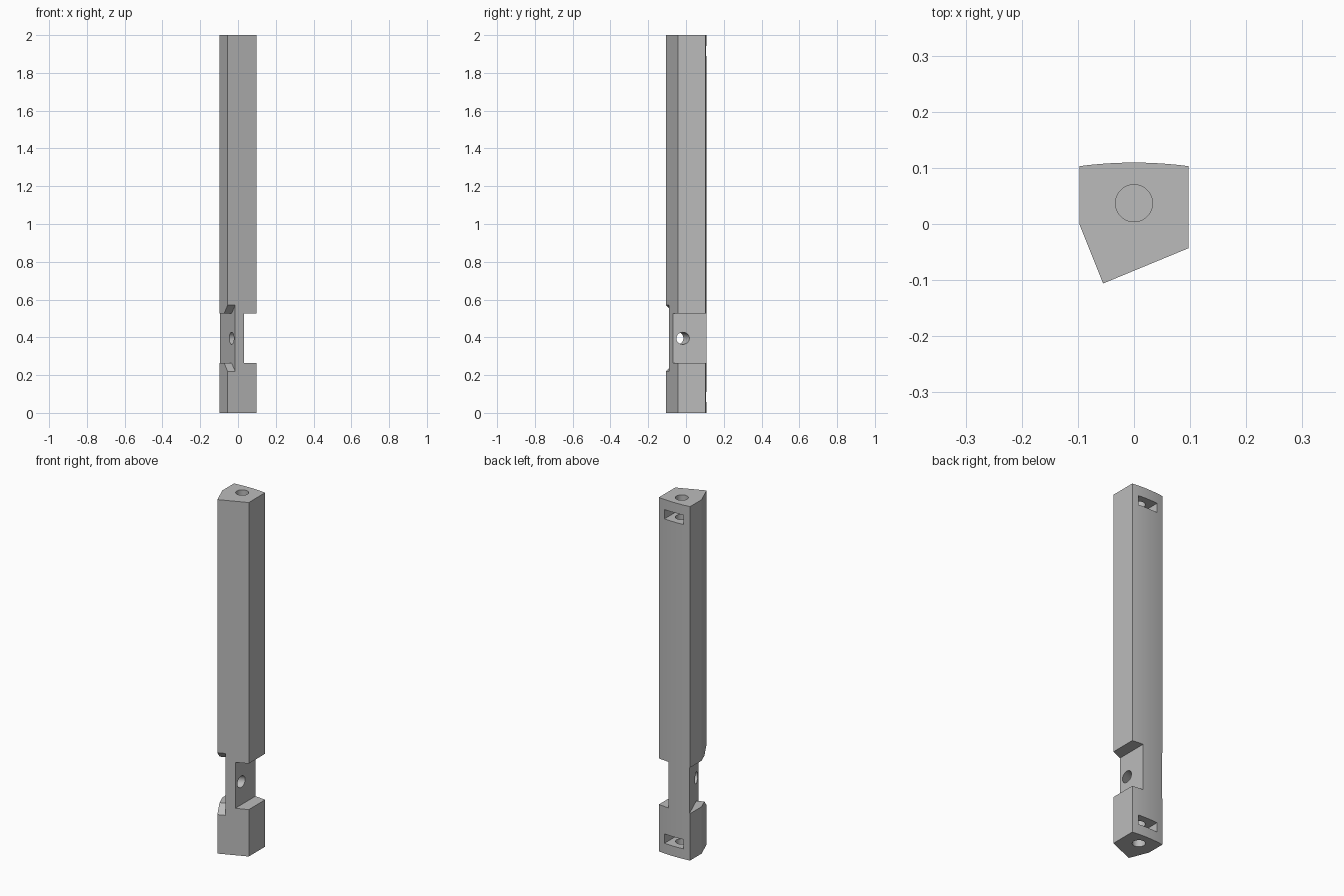
import bpy, bmesh, math
from mathutils import Matrix, Vector

cube = bpy.data.objects.get("Cube")
if cube:
    bpy.data.objects.remove(cube, do_unlink=True)

grey = bpy.data.materials.new("plain_grey")
grey.use_nodes = True
colour = (0.5, 0.5, 0.5, 1)
grey.diffuse_color = colour
grey.node_tree.nodes["Principled BSDF"].inputs["Base Color"].default_value = colour


def prism(name, points, low, high, matrix=Matrix()):
    """Extrude a flat outline along local z, then place it."""
    bm = bmesh.new()
    face = bm.faces.new([bm.verts.new((x, y, low)) for x, y in points])
    made = bmesh.ops.extrude_face_region(bm, geom=[face])["geom"]
    verts = [g for g in made if isinstance(g, bmesh.types.BMVert)]
    bmesh.ops.translate(bm, verts=verts, vec=(0, 0, high - low))
    bmesh.ops.recalc_face_normals(bm, faces=bm.faces)
    bm.transform(matrix)
    mesh = bpy.data.meshes.new(name)
    bm.to_mesh(mesh)
    bm.free()
    mesh.materials.append(grey)
    ob = bpy.data.objects.new(name, mesh)
    bpy.context.collection.objects.link(ob)
    return ob


def circle(cx, cy, r, n=48):
    return [(cx + r * math.cos(2 * math.pi * i / n),
             cy + r * math.sin(2 * math.pi * i / n)) for i in range(n)]


def box(x0, x1, y0, y1):
    return [(x0, y0), (x1, y0), (x1, y1), (x0, y1)]


# Post: five-sided section with a gently bowed back
half, edge_y, bow, steps = 0.0975, 0.103, 0.0065, 16
corner = Vector((-0.055, -0.106, 0))
arc = []
for i in range(steps + 1):
    t = 1 - 2 * i / steps
    arc.append((half * t, edge_y + bow * (1 - t * t)))
post = prism("post", [(-half, 0), corner.xy, (half, -0.043)] + arc, 0, 2)

# Frame aligned with the narrow slanted face: x along it, y up, z inward
along = Vector((-0.379, 0.926, 0)).normalized()
up = Vector((0, 0, 1))
inward = along.cross(up)
slant = Matrix((along, up, inward)).transposed().to_4x4()
slant.translation = corner

# Waist: square notch on one side, splayed notch on the other, cross bore
low, high, flare = 0.265, 0.525, 0.09
cutters = [
    prism("side_notch", box(0.032, 0.3, -0.3, 0.3), low, high),
    prism("slanted_notch",
          [(-0.05, low - flare), (0.05, low), (0.4, low),
           (0.4, high), (0.05, high), (-0.05, high + flare)],
          -0.2, 0.043, slant),
    prism("cross_bore", circle(0.05, 0.395, 0.032), 0, 0.3, slant),
]

# End bores with nut slots opening on the back, mirrored top and bottom
for end, flip in (("bottom", False), ("top", True)):
    for name, shape, a, b in (
            ("bore", circle(0, 0.037, 0.033), -0.05, 0.18),
            ("nut_slot", box(-0.06, 0.06, -0.023, 0.2), 0.057, 0.11)):
        if flip:
            a, b = 2 - b, 2 - a
        cutters.append(prism(end + "_" + name, shape, a, b))

# Cut everything out of the post, then discard the cutters
for cutter in cutters:
    cutter.hide_render = True
    mod = post.modifiers.new(cutter.name, "BOOLEAN")
    mod.operation = "DIFFERENCE"
    mod.solver = "EXACT"
    mod.object = cutter
bpy.context.view_layer.update()
graph = bpy.context.evaluated_depsgraph_get()
result = bpy.data.meshes.new_from_object(post.evaluated_get(graph))
post.modifiers.clear()
post.data = result
for cutter in cutters:
    bpy.data.objects.remove(cutter, do_unlink=True)

# Smooth the bowed back and bores, keep the corners crisp
for ob in bpy.context.selected_objects:
    ob.select_set(False)
post.select_set(True)
bpy.context.view_layer.objects.active = post
bpy.ops.object.shade_smooth_by_angle(angle=math.radians(15))
